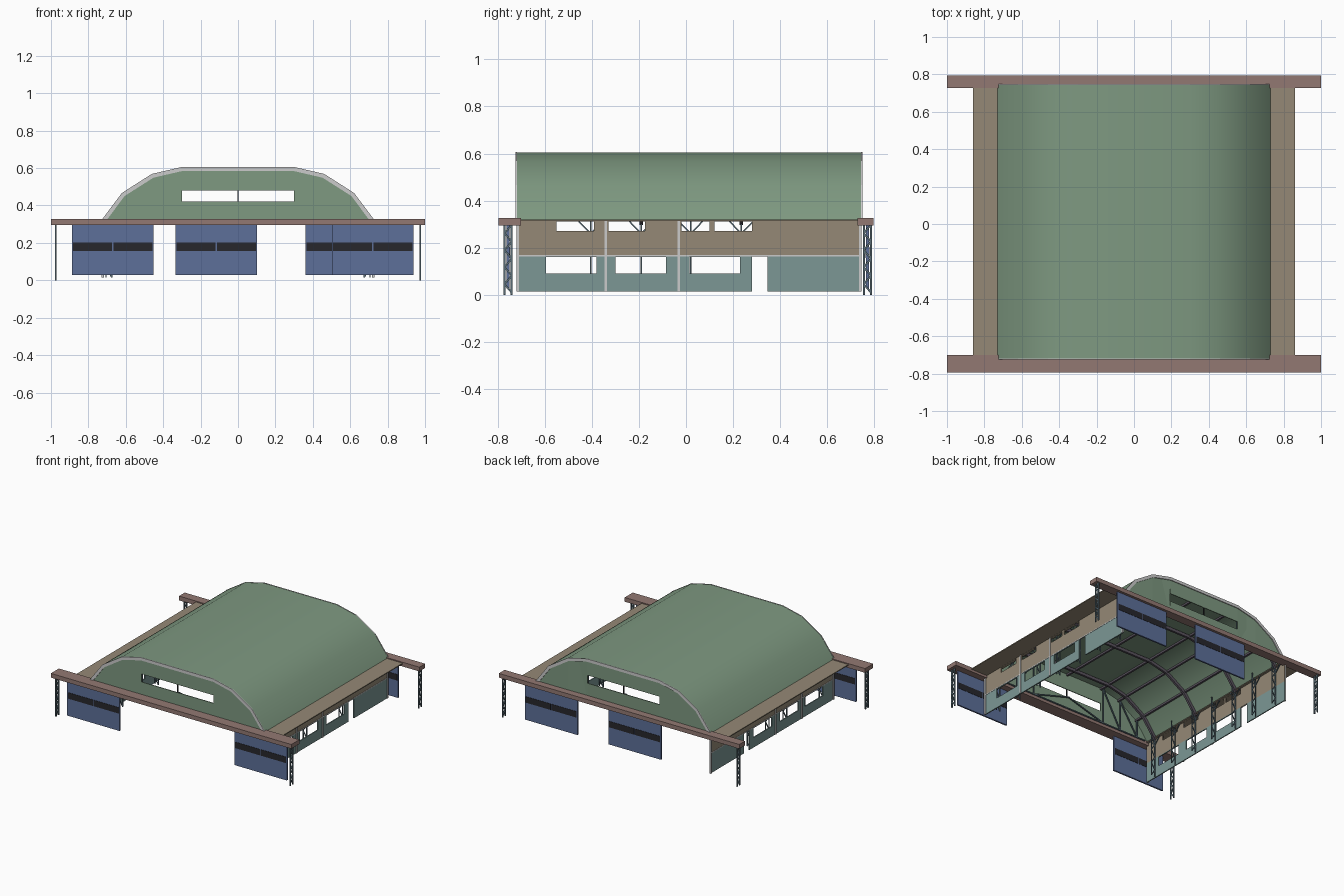
import bpy, bmesh
from mathutils import Vector, Matrix

if "Cube" in bpy.data.objects:
    bpy.data.objects.remove(bpy.data.objects["Cube"])


def material(name, rgb):
    m = bpy.data.materials.new(name)
    m.diffuse_color = (*rgb, 1)
    m.use_nodes = True
    m.node_tree.nodes["Principled BSDF"].inputs["Base Color"].default_value = m.diffuse_color
    return m


GREEN = material("green", (0.21, 0.32, 0.22))
TAN = material("tan", (0.30, 0.25, 0.18))
BROWN = material("brown", (0.29, 0.19, 0.17))
TEAL = material("teal", (0.20, 0.31, 0.30))
BLUE = material("blue", (0.11, 0.16, 0.32))
DARK = material("dark", (0.02, 0.02, 0.025))
STEEL = material("steel", (0.10, 0.15, 0.18))
PLUM = material("plum", (0.10, 0.085, 0.11))


def finish(name, bm, mat=None):
    bmesh.ops.recalc_face_normals(bm, faces=bm.faces)
    me = bpy.data.meshes.new(name)
    bm.to_mesh(me)
    bm.free()
    ob = bpy.data.objects.new(name, me)
    bpy.context.collection.objects.link(ob)
    if mat:
        me.materials.append(mat)
    return ob


def add_box(bm, lo, hi):
    lo, hi = Vector(lo), Vector(hi)
    m = Matrix.Translation((lo + hi) / 2) @ Matrix.Diagonal((*(hi - lo), 1))
    bmesh.ops.create_cube(bm, size=1, matrix=m)


def box(name, lo, hi, mat=None):
    bm = bmesh.new()
    add_box(bm, lo, hi)
    return finish(name, bm, mat)


def bars(name, segments, t, mat=None):
    """Square bars along a list of point pairs, as one object."""
    bm = bmesh.new()
    for a, b in segments:
        a, b = Vector(a), Vector(b)
        d = b - a
        rot = d.to_track_quat('Z', 'Y').to_matrix().to_4x4()
        m = Matrix.Translation((a + b) / 2) @ rot @ Matrix.Diagonal((t, t, d.length, 1))
        bmesh.ops.create_cube(bm, size=1, matrix=m)
    return finish(name, bm, mat)


def solidify(ob, t):
    mod = ob.modifiers.new("thickness", 'SOLIDIFY')
    mod.thickness = t
    mod.offset = 0


# Roof profile, left to right
HALF = [(0.73, 0.318), (0.62, 0.465), (0.46, 0.567), (0.30, 0.604)]
ARC = [(-x, z) for x, z in HALF] + HALF[::-1]
Y0, Y1 = -0.72, 0.745


def inset(d):
    pts = [Vector(p) for p in ARC]
    out = []
    for i, p in enumerate(pts):
        t = pts[min(i + 1, len(pts) - 1)] - pts[max(i - 1, 0)]
        n = Vector((t.y, -t.x)).normalized()
        out.append(p + n * d)
    return out


def arch(name, y0, y1, d0, d1, mat=None):
    bm = bmesh.new()
    rings = [[bm.verts.new((p.x, y, p.y)) for p in inset(d)]
             for y, d in ((y0, d0), (y1, d0), (y1, d1), (y0, d1))]
    for k in range(4):
        a, b = rings[k], rings[(k + 1) % 4]
        for i in range(len(a) - 1):
            bm.faces.new((a[i], a[i + 1], b[i + 1], b[i]))
    for i in (0, -1):
        bm.faces.new([r[i] for r in rings])
    return finish(name, bm, mat)


# Curved roof shell
roof = arch("roof", Y0 - 0.002, Y1 + 0.002, 0, 0.006, GREEN)
bpy.context.view_layer.objects.active = roof
roof.select_set(True)
bpy.ops.object.shade_smooth_by_angle(angle=0.6)

# Gable walls with a long window, edge trim and inner framing
for tag, y, s in (("front", Y0 + 0.005, 1), ("back", Y1 - 0.005, -1)):
    bm = bmesh.new()
    pts = inset(0.004)
    for a, b in zip(pts, pts[1:]):
        spans = [(0.30, 0.30, a.y, b.y)]
        if a.x < 0 < b.x:
            spans = [(0.30, 0.30, 0.42, 0.42), (0.48, 0.48, a.y, b.y)]
        for l0, r0, l1, r1 in spans:
            bm.faces.new([bm.verts.new(v) for v in (
                (a.x, y, l0), (b.x, y, r0), (b.x, y, r1), (a.x, y, l1))])
    bmesh.ops.remove_doubles(bm, verts=bm.verts, dist=0.0001)
    solidify(finish(tag + "_gable", bm, GREEN), 0.006)
    arch(tag + "_gable_trim", y - s * 0.009, y - s * 0.003, -0.002, 0.02)
    box(tag + "_window_mullion", (-0.003, y - 0.004, 0.42), (0.003, y + 0.004, 0.48), DARK)
    yi = y + s * 0.02
    seg = [((-0.68, yi, 0.32), (0.68, yi, 0.32))]
    for k in (-1, 1):
        seg += [((k * 0.31, yi, 0.32), (k * 0.31, yi, 0.59)),
                ((k * 0.46, yi, 0.32), (k * 0.46, yi, 0.55)),
                ((k * 0.61, yi, 0.32), (k * 0.61, yi, 0.45)),
                ((k * 0.31, yi, 0.59), (k * 0.46, yi, 0.32)),
                ((k * 0.46, yi, 0.55), (k * 0.61, yi, 0.32)),
                ((k * 0.31, yi, 0.32), (0, yi, 0.41))]
    bars(tag + "_gable_framing", seg, 0.008, STEEL)

# Arched ribs and lengthwise purlins
COLS = [-0.62, -0.405, -0.19, 0.02, 0.235, 0.45, 0.66]
for i, y in enumerate(COLS[::2]):
    arch(f"roof_rib_{i + 1}", y - 0.008, y + 0.008, 0.012, 0.034, PLUM)
purlins = [(p.x, p.y) for p in inset(0.014)[1:-1]] + [(0, 0.59)]
bars("roof_purlins", [((x, Y0 + 0.01, z), (x, Y1 - 0.01, z)) for x, z in purlins], 0.014, PLUM)


# Side walls with openings
def wall(name, x, z0, z1, holes, mat):
    ys = sorted({Y0, Y1} | {h[0] for h in holes} | {h[1] for h in holes})
    zs = sorted({z0, z1} | {h[2] for h in holes} | {h[3] for h in holes})
    bm = bmesh.new()
    for a, b in zip(ys, ys[1:]):
        for c, d in zip(zs, zs[1:]):
            if any(h[0] <= a and b <= h[1] and h[2] <= c and d <= h[3] for h in holes):
                continue
            bm.faces.new([bm.verts.new((x, y, z)) for y, z in ((a, c), (b, c), (b, d), (a, d))])
    bmesh.ops.remove_doubles(bm, verts=bm.verts, dist=0.0001)
    solidify(finish(name, bm, mat), 0.008)


LOW = [(-0.595, -0.38, 0.09, 0.16), (-0.30, -0.085, 0.09, 0.16),
       (0.015, 0.23, 0.09, 0.16), (0.28, 0.345, 0.015, 0.165)]
HIGH = [(-0.55, -0.39, 0.272, 0.312), (-0.33, -0.175, 0.272, 0.312),
        (-0.02, 0.10, 0.272, 0.312), (0.12, 0.28, 0.272, 0.312)]
for tag, s in (("left", -1), ("right", 1)):
    x = s * 0.72
    wall(tag + "_lower_wall", x, 0.015, 0.165, LOW, TEAL)
    wall(tag + "_upper_wall", x, 0.165, 0.318, HIGH, TAN)
    bars(tag + "_wall_strips", [((x + s * 0.004, y, 0.015), (x + s * 0.004, y, 0.315))
                                for y in (Y0 + 0.005, -0.34, -0.03, Y1 - 0.005)], 0.011)
    bars(tag + "_wall_rail", [((x + s * 0.003, Y0, 0.167), (x + s * 0.003, Y1, 0.167))], 0.006)
    # Overhanging side canopy
    xs = sorted((s * 0.70, s * 0.86))
    box(tag + "_canopy", (xs[0], Y0, 0.313), (xs[1], Y1, 0.32), TAN)
    # Laced columns with knee braces
    seg = []
    for y in COLS:
        a, b = s * 0.705, s * 0.675
        seg += [((a, y, 0.015), (a, y, 0.315)), ((b, y, 0.015), (b, y, 0.345))]
        for k in range(6):
            p, q = (a, b) if k % 2 else (b, a)
            seg.append(((p, y, 0.015 + k * 0.05), (q, y, 0.065 + k * 0.05)))
        for d in (-0.05, 0.05):
            seg.append(((a, y, 0.26), (a, y + d, 0.312)))
    bars(tag + "_columns", seg, 0.006, STEEL)

# Door header beams and their laced end posts
for tag, y0, y1, yd in (("front", -0.795, -0.70, -0.755), ("back", 0.727, 0.795, 0.77)):
    box(tag + "_door_beam", (-1, y0, 0.295), (1, y1, 0.327), BROWN)
    for side, s in (("left", -1), ("right", 1)):
        x, a, b = s * 0.975, yd - 0.015, yd + 0.015
        seg = [((x, a, 0), (x, a, 0.3)), ((x, b, 0), (x, b, 0.3))]
        for k in range(8):
            p, q = (a, b) if k % 2 else (b, a)
            seg.append(((x, p, 0.01 + k * 0.036), (x, q, 0.046 + k * 0.036)))
        bars(f"{tag}_{side}_end_post", seg, 0.008, STEEL)

# Sliding doors with dark glazing bands
for tag, x0, yd in (("front_left", -0.888, -0.755), ("front_right", 0.502, -0.755),
                    ("back_centre", -0.335, 0.77), ("back_right", 0.36, 0.77)):
    w = 0.437
    box(tag + "_door", (x0, yd - 0.006, 0.027), (x0 + w, yd + 0.006, 0.297), BLUE)
    bm = bmesh.new()
    for a, b in ((0.006, w / 2 - 0.003), (w / 2 + 0.003, w - 0.006)):
        add_box(bm, (x0 + a, yd - 0.008, 0.157), (x0 + b, yd + 0.008, 0.203))
    finish(tag + "_door_windows", bm, DARK)
